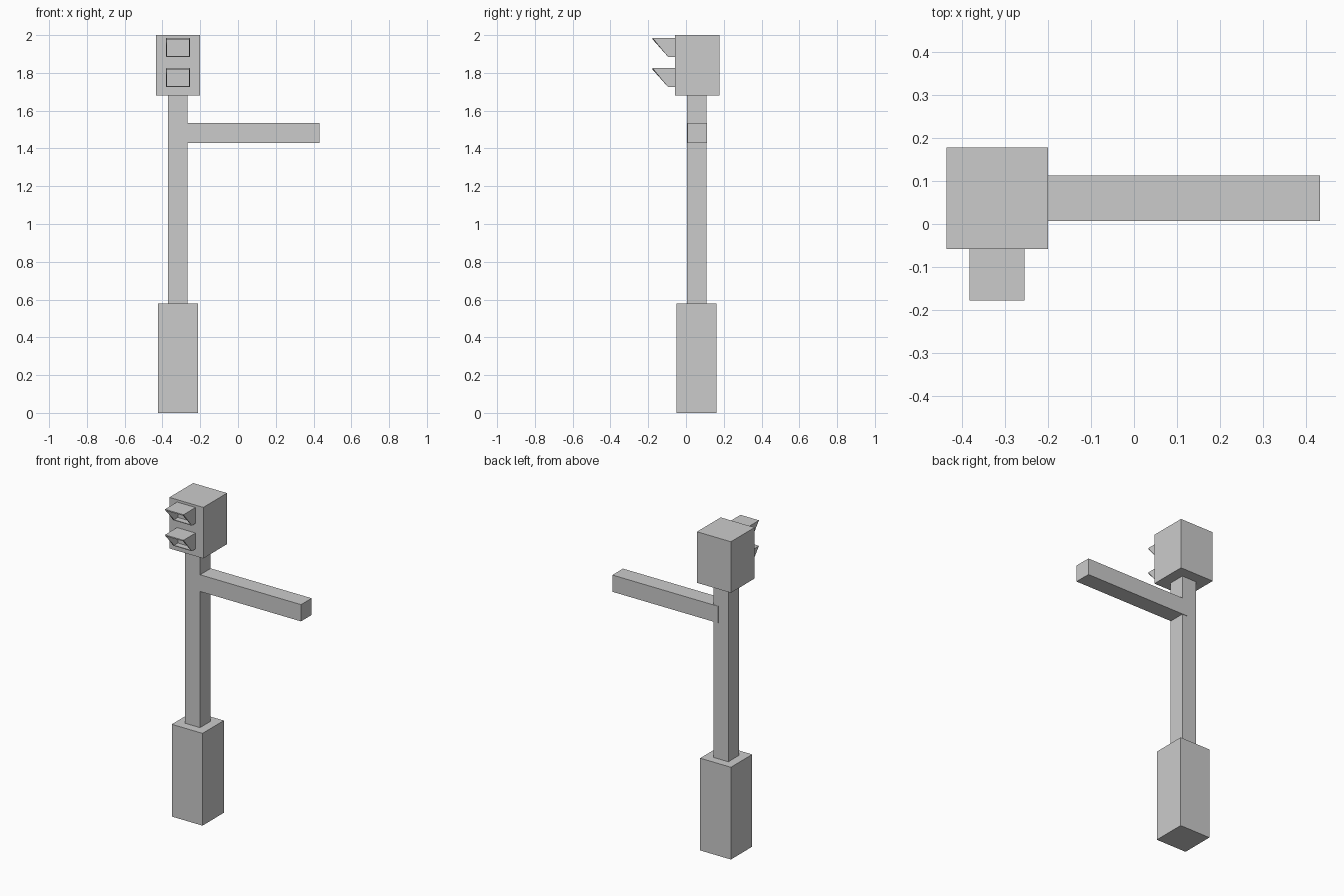
import bpy, bmesh

if "Cube" in bpy.data.objects:
    bpy.data.objects.remove(bpy.data.objects["Cube"])


def box(name, x, y, z):
    """Box spanning the given (min, max) ranges."""
    bpy.ops.mesh.primitive_cube_add(size=1, location=[sum(r) / 2 for r in (x, y, z)])
    ob = bpy.context.object
    ob.name = name
    ob.scale = [r[1] - r[0] for r in (x, y, z)]
    bpy.ops.object.transform_apply(location=False, rotation=False, scale=True)
    return ob


def visor(name, top):
    """Thin-walled hood, open at the slanted front and against the head."""
    x0, x1 = -0.382, -0.254
    profile = [(-0.057, top), (-0.177, top), (-0.095, top - 0.1), (-0.057, top - 0.1)]
    bm = bmesh.new()
    left = [bm.verts.new((x0, y, z)) for y, z in profile]
    right = [bm.verts.new((x1, y, z)) for y, z in profile]
    bm.faces.new(left)
    bm.faces.new(right[::-1])
    for i in (0, 2):  # roof and floor
        bm.faces.new((left[i], right[i], right[i + 1], left[i + 1]))
    bmesh.ops.recalc_face_normals(bm, faces=bm.faces)
    if max(bm.faces, key=lambda f: f.calc_center_median().z).normal.z < 0:
        bmesh.ops.reverse_faces(bm, faces=bm.faces)
    mesh = bpy.data.meshes.new(name)
    bm.to_mesh(mesh)
    bm.free()
    ob = bpy.data.objects.new(name, mesh)
    bpy.context.collection.objects.link(ob)
    wall = ob.modifiers.new("wall", 'SOLIDIFY')
    wall.thickness = 0.005
    wall.offset = -1
    wall.use_even_offset = True


# Post: thick base, slim pole, side arm
box("base", (-0.424, -0.211), (-0.05, 0.161), (0, 0.578))
box("pole", (-0.37, -0.267), (0.005, 0.109), (0.57, 1.69))
box("arm", (-0.30, 0.432), (0.007, 0.112), (1.43, 1.535))

# Signal head with two hoods
box("signal_head", (-0.435, -0.2), (-0.058, 0.177), (1.68, 2.0))
visor("upper_visor", 1.985)
visor("lower_visor", 1.825)
